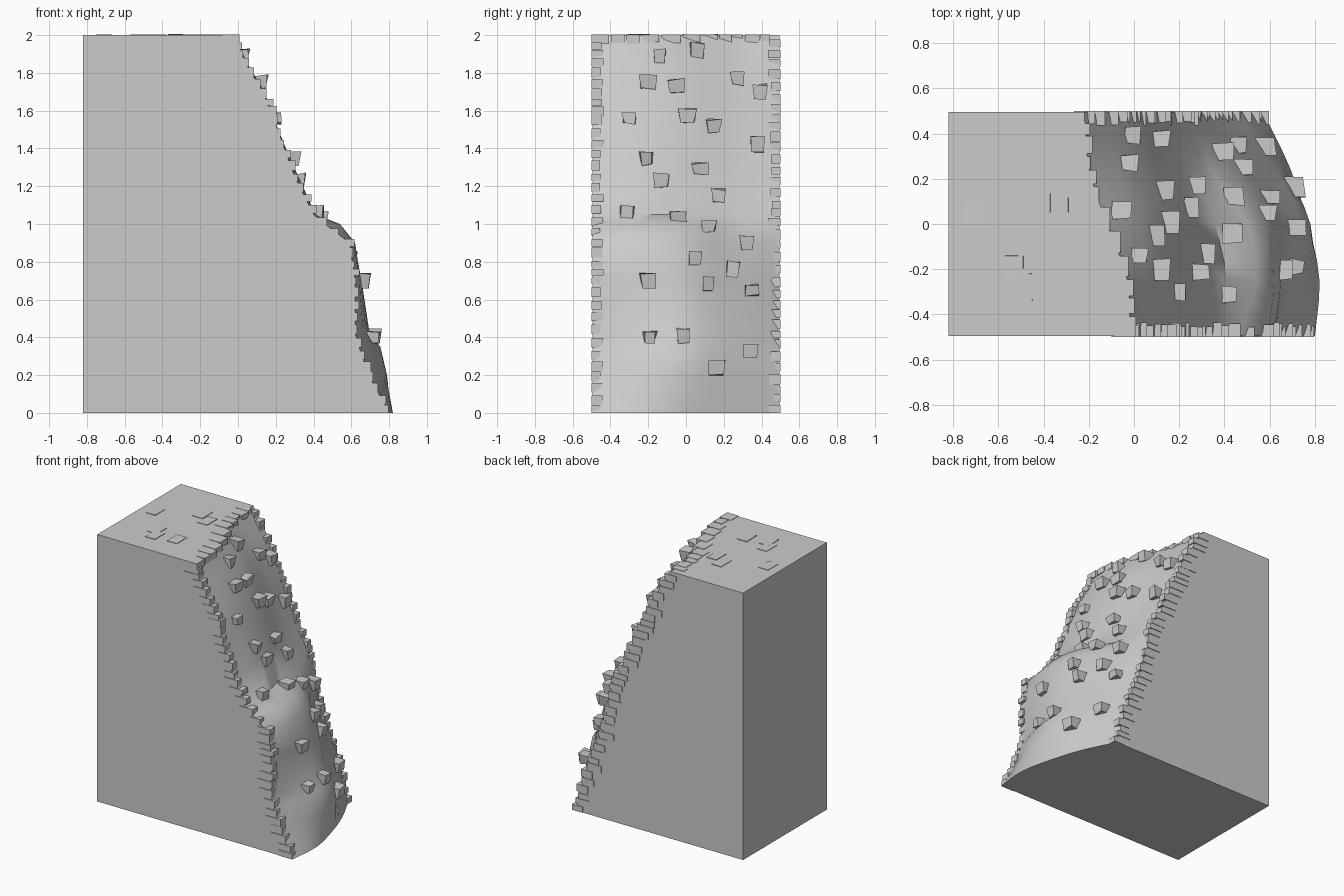
import bpy, bmesh, random
from mathutils import Vector

random.seed(7)
cube = bpy.data.objects.get("Cube")
if cube:
    bpy.data.objects.remove(cube, do_unlink=True)

stone = bpy.data.materials.new("grey stone")
stone.use_nodes = True
GREY = (0.6, 0.6, 0.6, 1)
stone.diffuse_color = GREY
stone.node_tree.nodes["Principled BSDF"].inputs["Base Color"].default_value = GREY

BACK, HALF, TOP = -0.82, 0.495, 2.0

# Broken face: height, then reach at five even steps from front to back
ROWS = [
    (0.0, .80, .82, .77, .69, .57),
    (0.2, .69, .77, .78, .66, .52),
    (0.35, .64, .72, .75, .62, .47),
    (0.42, .62, .68, .69, .59, .44),
    (0.7, .62, .65, .64, .50, .33),
    (0.9, .59, .62, .58, .42, .29),
    (1.0, .46, .54, .50, .34, .27),
    (1.05, .40, .41, .36, .30, .25),
    (1.25, .30, .32, .28, .20, .15),
    (1.5, .21, .21, .18, .10, .05),
    (1.7, .13, .14, .10, .02, -.04),
    (1.85, .04, .05, .02, -.08, -.13),
    (2.0, -.02, -.03, -.12, -.20, -.22),
]


def across(row, y):
    """Smooth curve through one row of the broken face."""
    p = row[1:]
    t = min(max((y + HALF) / (2 * HALF), 0), 1) * 4
    i = min(int(t), 3)
    t -= i
    b, c = p[i], p[i + 1]
    a = p[i - 1] if i else 2 * b - c
    d = p[i + 2] if i < 3 else 2 * c - b
    return b + t / 2 * (c - a + t * (2*a - 5*b + 4*c - d + t * (3*(b - c) + d - a)))


def reach(y, z):
    """Distance of the broken face along x."""
    z = min(max(z, 0), TOP)
    for low, high in zip(ROWS, ROWS[1:]):
        if z <= high[0]:
            f = (z - low[0]) / (high[0] - low[0])
            return across(low, y) * (1 - f) + across(high, y) * f


def finish(bm, name):
    bmesh.ops.recalc_face_normals(bm, faces=bm.faces)
    mesh = bpy.data.meshes.new(name)
    bm.to_mesh(mesh)
    bm.free()
    mesh.materials.append(stone)
    obj = bpy.data.objects.new(name, mesh)
    bpy.context.collection.objects.link(obj)
    return obj


def add_block(bm, centre, size, jitter=0.0, taper=1.0):
    """A box, optionally narrowed below and roughened."""
    verts = bmesh.ops.create_cube(bm, size=1)["verts"]
    for v in verts:
        k = taper if v.co.z < 0 else 1
        v.co = Vector((v.co.x * size[0] * k, v.co.y * size[1] * k, v.co.z * size[2]))
        v.co += Vector([random.uniform(-jitter, jitter) for _ in range(3)])
        v.co += Vector(centre)


# Wall body: flat sides closed by the rough broken face
bm = bmesh.new()
COLS = 12
heights = [r[0] for r in ROWS]
ys = [-HALF + 2 * HALF * i / COLS for i in range(COLS + 1)]
grid = [[bm.verts.new((reach(y, z), y, z)) for y in ys] for z in heights]
bottom = [bm.verts.new((BACK, s * HALF, 0)) for s in (-1, 1)]
top = [bm.verts.new((BACK, s * HALF, TOP)) for s in (-1, 1)]
for lower, upper in zip(grid, grid[1:]):
    for i in range(COLS):
        f = bm.faces.new((lower[i], lower[i + 1], upper[i + 1], upper[i]))
        f.smooth = True
bm.faces.new(grid[0] + bottom[::-1])
bm.faces.new(grid[-1] + top[::-1])
bm.faces.new((bottom[0], bottom[1], top[1], top[0]))
for side, col in ((0, 0), (1, -1)):
    bm.faces.new([bottom[side]] + [r[col] for r in grid] + [top[side]])
wall = finish(bm, "wall_body")
bpy.context.view_layer.objects.active = wall
wall.select_set(True)
bpy.ops.object.shade_smooth_by_angle(angle=0.8)
wall.select_set(False)

# Small bricks up the front and back edges of the break
for side, name in ((-1, "front_edge_bricks"), (1, "back_edge_bricks")):
    bm = bmesh.new()
    z = 0.0
    while z < TOP - 0.04:
        tall = random.uniform(0.035, 0.055)
        deep = random.uniform(0.045, 0.065)
        long = random.uniform(0.08, 0.13)
        x = reach(side * HALF, z + tall / 2) + random.uniform(0.005, 0.035) - long / 2
        add_block(bm, (x, side * (0.5 - deep / 2), z + tall / 2), (long, deep, tall))
        z += tall + random.uniform(0, 0.022)
    finish(bm, name)

# Bricks along the top lip
bm = bmesh.new()
y = -0.5
while y < 0.44:
    wide = random.uniform(0.045, 0.1)
    long = random.uniform(0.07, 0.11)
    tall = random.uniform(0.035, 0.06)
    x = reach(y + wide / 2, TOP) + random.uniform(0.01, 0.04) - long / 2
    add_block(bm, (x, y + wide / 2, TOP - tall / 2 + 0.003), (long, wide, tall))
    y += wide + random.uniform(0, 0.015)
finish(bm, "top_edge_bricks")

# Stones poking out of the broken face, placed by depth and height
STONES = [
    (-.14, 1.89), (.06, 1.92), (-.2, 1.75), (-.05, 1.73), (.27, 1.77), (.39, 1.7),
    (-.3, 1.56), (.01, 1.57), (.15, 1.52), (.38, 1.42), (-.21, 1.35), (.08, 1.29),
    (-.13, 1.23), (.17, 1.15), (-.31, 1.06), (-.04, 1.03), (.12, .99), (.32, .9),
    (.05, .82), (.25, .76), (-.2, .7), (.12, .68), (.35, .65), (-.19, .4),
    (-.02, .41), (.34, .33), (.16, .24),
]
bm = bmesh.new()
for y, z in STONES:
    size = [random.uniform(0.065, 0.095) for _ in range(2)] + [random.uniform(0.055, 0.08)]
    add_block(bm, (reach(y, z) + 0.01, y, z), size, 0.008, 0.8)
finish(bm, "face_stones")

# Thin slabs lying on the top
bm = bmesh.new()
for x, y in ((-.71, .04), (-.42, .18), (-.33, .11), (-.49, -.28), (-.53, -.2), (-.33, -.25)):
    add_block(bm, (x, y, TOP), (0.08, 0.12, 0.008), 0.001)
finish(bm, "top_slabs")
